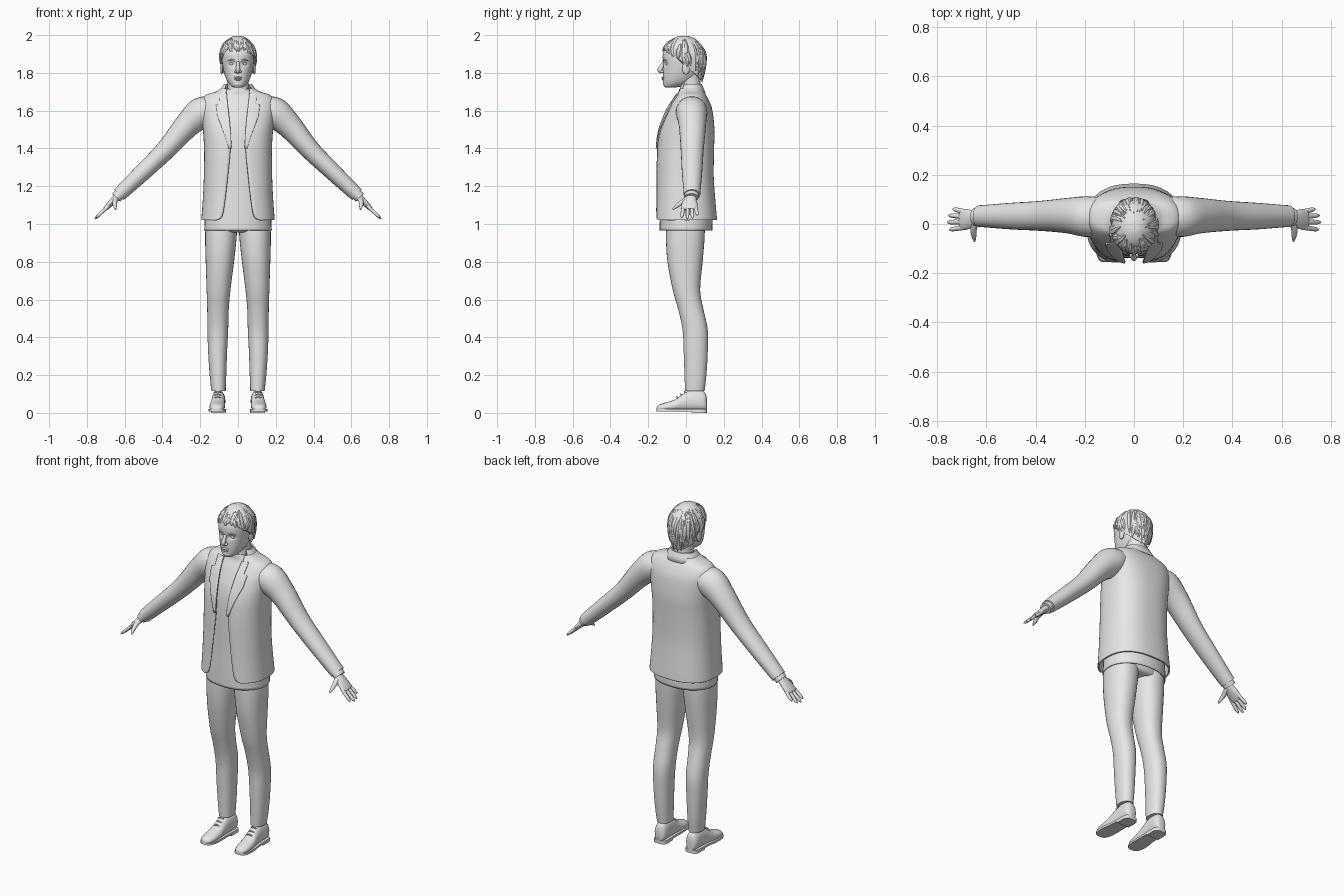
import bpy, bmesh, math, random
from mathutils import Vector

random.seed(4)
if "Cube" in bpy.data.objects:
    bpy.data.objects.remove(bpy.data.objects["Cube"], do_unlink=True)

grey = bpy.data.materials.new("plain grey")
grey.use_nodes = True
grey.diffuse_color = (0.8, 0.8, 0.8, 1)
grey.node_tree.nodes["Principled BSDF"].inputs["Base Color"].default_value = (0.8, 0.8, 0.8, 1)


def finish(name, bm, mirror=False, thick=0, angle=40):
    bmesh.ops.recalc_face_normals(bm, faces=bm.faces)
    me = bpy.data.meshes.new(name)
    bm.to_mesh(me)
    bm.free()
    me.materials.append(grey)
    ob = bpy.data.objects.new(name, me)
    bpy.context.collection.objects.link(ob)
    if thick:
        mod = ob.modifiers.new("thickness", 'SOLIDIFY')
        mod.thickness, mod.offset = thick, 0
    if mirror:
        mod = ob.modifiers.new("mirror", 'MIRROR')
        mod.merge_threshold = 0.0001
    bpy.ops.object.select_all(action='DESELECT')
    ob.select_set(True)
    bpy.context.view_layer.objects.active = ob
    bpy.ops.object.shade_smooth_by_angle(angle=math.radians(angle))
    return ob


def smooth(rows, n=4):
    """Catmull-Rom interpolation of profile rows."""
    out = []
    for i in range(len(rows) - 1):
        a, b, c, d = (rows[max(0, min(len(rows) - 1, i + k))] for k in (-1, 0, 1, 2))
        for s in range(n):
            t = s / n
            out.append([q + t / 2 * (r - p + t * (2 * p - 5 * q + 4 * r - w + t * (3 * (q - r) + w - p)))
                        for p, q, r, w in zip(a, b, c, d)])
    return out + [list(rows[-1])]


def skin(rings, closed=True, caps=True):
    bm = bmesh.new()
    vs = [[bm.verts.new(p) for p in r] for r in rings]
    n = len(vs[0])
    for r, s in zip(vs, vs[1:]):
        for j in range(n if closed else n - 1):
            k = (j + 1) % n
            bm.faces.new((r[j], r[k], s[k], s[j]))
    if closed and caps:
        bm.faces.new(vs[0])
        bm.faces.new(vs[-1])
    return bm


def spow(v, e):
    return math.copysign(abs(v) ** e, v)


def level(z, a, yf, yb, cx=0, p=2.2, t0=0.0, t1=None, n=32):
    """Horizontal ring, starting at the front and running round."""
    closed = t1 is None
    t1 = 2 * math.pi if closed else t1
    return [Vector((cx + a * spow(math.sin(t), 2 / p),
                    (yf + yb) / 2 - (yb - yf) / 2 * spow(math.cos(t), 2 / p), z))
            for t in (t0 + (t1 - t0) * i / (n if closed else n - 1) for i in range(n))]


def tube(rows, side=(0, 1, 0), n=16, steps=4):
    """Rows are x, y, z, half width along side, half thickness."""
    rows = smooth(rows, steps)
    pts = [Vector(r[:3]) for r in rows]
    rings = []
    for i, r in enumerate(rows):
        t = (pts[min(i + 1, len(pts) - 1)] - pts[max(i - 1, 0)]).normalized()
        s = Vector(side)
        s = (s - t * s.dot(t)).normalized()
        m = t.cross(s)
        rings.append([pts[i] + s * r[3] * math.cos(u) + m * r[4] * math.sin(u)
                      for u in (2 * math.pi * k / n for k in range(n))])
    return skin(rings)


def ball(name, loc, size, mirror=False):
    bm = bmesh.new()
    bmesh.ops.create_uvsphere(bm, u_segments=16, v_segments=10, radius=1)
    for v in bm.verts:
        v.co = Vector([l + c * s for l, c, s in zip(loc, v.co, size)])
    return finish(name, bm, mirror)


# Trousers: hips and mirrored legs (z, half width, front, back, centre x)
hips = [(0.955, .12, -.08, .08), (0.975, .172, -.105, .1), (1.06, .165, -.1, .1)]
finish("trouser_hips", skin([level(*r) for r in smooth(hips)]))
leg = [(.115, .038, -.005, .098, .103), (.2, .044, -.008, .108, .106), (.32, .05, -.012, .115, .108),
       (.44, .055, -.018, .115, .107), (.55, .057, -.042, .092, .106), (.65, .063, -.07, .075, .103),
       (.8, .075, -.098, .088, .096), (.92, .083, -.106, .098, .091), (1.0, .084, -.104, .1, .088)]
finish("trouser_legs", skin([level(*r) for r in smooth(leg)]), mirror=True)

# Shoes: upper along y, then sole and heel (y, half width, top, centre x)
shoe = [(-.155, .012, .028, .112), (-.145, .028, .042, .112), (-.115, .039, .053, .111),
        (-.06, .041, .07, .109), (-.02, .037, .098, .106), (.03, .036, .122, .104),
        (.085, .036, .118, .103), (.105, .028, .1, .103), (.111, .014, .07, .103)]
rings = []
for y, w, top, cx in smooth(shoe, 3):
    mid, h = (top + .012) / 2, (top - .012) / 2
    rings.append([(cx + w * (1 - .25 * max(0, math.sin(u))) * spow(math.cos(u), .75), y,
                   mid + h * spow(math.sin(u), .75)) for u in (math.pi * k / 10 for k in range(20))])
finish("shoe_uppers", skin(rings), mirror=True)


def sole(name, y_limit, z0, z1):
    rows = [r for r in smooth(shoe, 3) if r[0] >= y_limit]
    outline = [(r[3] + r[1] + .004, r[0]) for r in rows]
    outline += [(r[3] - r[1] - .004, r[0]) for r in reversed(rows)]
    finish(name, skin([[(x, y, z) for x, y in outline] for z in (z0, z1)]), mirror=True, angle=30)


sole("shoe_soles", -1, .008, .02)
sole("shoe_heels", .03, 0, .012)
for i in range(3):
    y, z = -.045 + i * .02, .08 + i * .014
    finish("shoe_lace", tube([(.09, y, z, .003, .003), (.107, y - .003, z + .005, .004, .004),
                              (.124, y, z, .003, .003)], n=6), mirror=True)

# Shirt: loose hem below the jacket, narrowing to the neck
shirt = [(.965, .176, -.137, .137), (1.05, .172, -.135, .137), (1.2, .16, -.13, .125),
         (1.4, .158, -.125, .12), (1.52, .165, -.11, .118), (1.62, .165, -.07, .105),
         (1.675, .13, -.04, .095), (1.7, .08, -.036, .09), (1.715, .066, -.034, .088)]
finish("shirt", skin([level(*r) for r in smooth(shirt)], caps=False), thick=.006)

# Jacket: open shell (z, half width, front, back, opening half width)
coat = [(1.02, .19, -.163, .16, .115), (1.04, .189, -.162, .159, .085), (1.12, .183, -.159, .152, .069),
        (1.25, .177, -.155, .143, .054), (1.4, .176, -.15, .145, .04), (1.5, .182, -.136, .147, .044),
        (1.6, .194, -.098, .136, .054), (1.65, .19, -.068, .119, .06), (1.68, .168, -.048, .102, .062),
        (1.697, .115, -.042, .092, .062), (1.715, .088, -.038, .086, .06)]


def coat_angle(a, w):
    return math.asin(min(1, w / a) ** 1.25)


rings = []
for z, a, f, b, w in smooth(coat):
    t = coat_angle(a, w)
    rings.append(level(z, a, f, b, 0, 2.5, t, 2 * math.pi - t, 56))
finish("jacket_body", skin(rings, closed=False), thick=.008)

# Lapels: mirrored strips lying on the jacket front, with a notch
rings = []
for z, a, f, b, w in smooth(coat, 6):
    if 1.38 < z < 1.69:
        reach = .058 * min(1, (z - 1.37) / .2) if z < 1.635 else .036
        a, f = a + .004, f - .008
        rings.append(level(z, a, f, b, 0, 2.5, coat_angle(a, w - .004), coat_angle(a, w + reach), 8))
finish("jacket_lapels", skin(rings, closed=False), mirror=True, thick=.007)

# Collar: folded band round the back of the neck
collar = [(1.69, .105, -.05, .102), (1.715, .088, -.045, .092), (1.738, .073, -.03, .082),
          (1.738, .068, -.026, .077), (1.7, .07, -.03, .08)]
finish("jacket_collar", skin([level(*r, t0=.95, t1=2 * math.pi - .95) for r in collar], closed=False), thick=.006)

# Sleeves, cuffs and hands
sleeve = [(.12, .03, 1.612, .075, .06), (.19, .03, 1.59, .083, .083), (.27, .034, 1.522, .072, .068),
          (.38, .033, 1.395, .061, .053), (.5, .032, 1.278, .054, .046), (.6, .032, 1.183, .046, .04),
          (.63, .032, 1.155, .044, .037)]
finish("jacket_sleeves", tube(sleeve, n=24, steps=5), mirror=True)
finish("shirt_cuffs", tube([(.62, .03, 1.165, .038, .031), (.645, .029, 1.14, .037, .03)], n=20), mirror=True)
finish("palms", tube([(.62, .028, 1.163, .026, .02), (.65, .025, 1.133, .03, .018),
                      (.675, .02, 1.108, .041, .016), (.7, .018, 1.083, .041, .012),
                      (.707, .018, 1.076, .03, .008)]), mirror=True)
for name, y, spread, length in (("index_fingers", -.013, -.01, .066), ("middle_fingers", .009, -.002, .074),
                                ("ring_fingers", .03, .005, .069), ("little_fingers", .049, .012, .052)):
    x = .685
    rows = [(x + length * t, y + spread * t, 1.095 - length * .93 * t, .0105 * r, .0095 * r)
            for t, r in ((0, 1), (.5, .95), (.85, .8), (1, .25))]
    finish(name, tube(rows, n=10), mirror=True)
finish("thumbs", tube([(.645, .012, 1.135, .016, .016), (.652, -.022, 1.115, .013, .013),
                       (.651, -.05, 1.094, .01, .01), (.648, -.07, 1.078, .004, .004)],
                      side=(1, 0, 0), n=10), mirror=True)

# Neck and head, with pressed-in eye sockets
neck = [(1.65, .075, -.04, .09), (1.7, .06, -.034, .085), (1.74, .056, -.032, .078), (1.8, .056, -.04, .075)]
finish("neck", skin([level(*r) for r in smooth(neck)]))
head = [(1.722, .02, -.108, -.06), (1.73, .036, -.117, -.02), (1.752, .055, -.121, .03),
        (1.79, .071, -.121, .07), (1.83, .08, -.12, .085), (1.87, .085, -.123, .092),
        (1.91, .085, -.12, .092), (1.95, .07, -.095, .08), (1.98, .035, -.045, .04)]
bm = skin([level(*r, n=48) for r in smooth(head, 6)])
for v in bm.verts:
    if v.co.y < -.04:
        d = ((abs(v.co.x) - .034) / .017) ** 2 + ((v.co.z - 1.848) / .012) ** 2
        v.co.y += .013 * math.exp(-d)
finish("head", bm)
ball("eyes", (.034, -.096, 1.847), (.014, .012, .009), True)
ball("ears", (.086, .0, 1.825), (.008, .02, .034), True)
ball("upper_lip", (0, -.121, 1.775), (.023, .009, .005))
ball("lower_lip", (0, -.12, 1.766), (.019, .009, .006))
ball("chin", (0, -.109, 1.742), (.025, .013, .014))
ball("nostrils", (.011, -.126, 1.806), (.008, .011, .007), True)
finish("nose", tube([(0, -.116, 1.86, .008, .006), (0, -.126, 1.84, .009, .01),
                     (0, -.137, 1.816, .012, .014), (0, -.13, 1.8, .007, .007)], side=(1, 0, 0), n=12))
finish("eyebrows", tube([(.014, -.121, 1.864, .004, .003), (.036, -.116, 1.871, .004, .004),
                         (.056, -.1, 1.864, .002, .002)], side=(0, 0, 1), n=8), mirror=True)


# Hair: cap with a hairline, covered by swept locks
def hairline(phi):
    c = math.cos(phi)
    return 1.842 + .075 * c ** .6 if c > 0 else 1.842 + .085 * c


def scalp(phi, z, k=1.0):
    h = (z - 1.88) / (.118 if z > 1.88 else .24)
    r = math.sqrt(max(0, 1 - h * h)) * k
    return Vector((.094 * r * math.sin(phi), -.012 - .114 * r * math.cos(phi), z))


count = 64
clump = [random.uniform(.97, 1.02) for _ in range(count)]
rings = []
for s in range(13):
    f = math.sin(s / 12 * math.pi / 2)
    rings.append([scalp(p, hairline(p) + (1.9965 - hairline(p)) * f, clump[(j + s // 3) % count])
                  for j, p in enumerate(2 * math.pi * q / count for q in range(count))])
finish("hair_cap", skin(rings), angle=25)

for i in range(54):
    phi = 2 * math.pi * i / 54 + random.uniform(-.1, .1)
    low = hairline(phi) + random.uniform(-.008, .03)
    top = low + (1.985 - low) * random.uniform(.6, 1)
    turn = random.uniform(-.3, .3)
    rows = []
    for t, w in ((0, .002), (.35, .013), (.7, .012), (1, .003)):
        p = scalp(phi + turn * t, low + (top - low) * t, 1.015)
        rows.append((*p, w, w * .45))
    finish("hair_lock", tube(rows, side=(math.cos(phi), math.sin(phi), 0), n=6, steps=3), angle=25)
